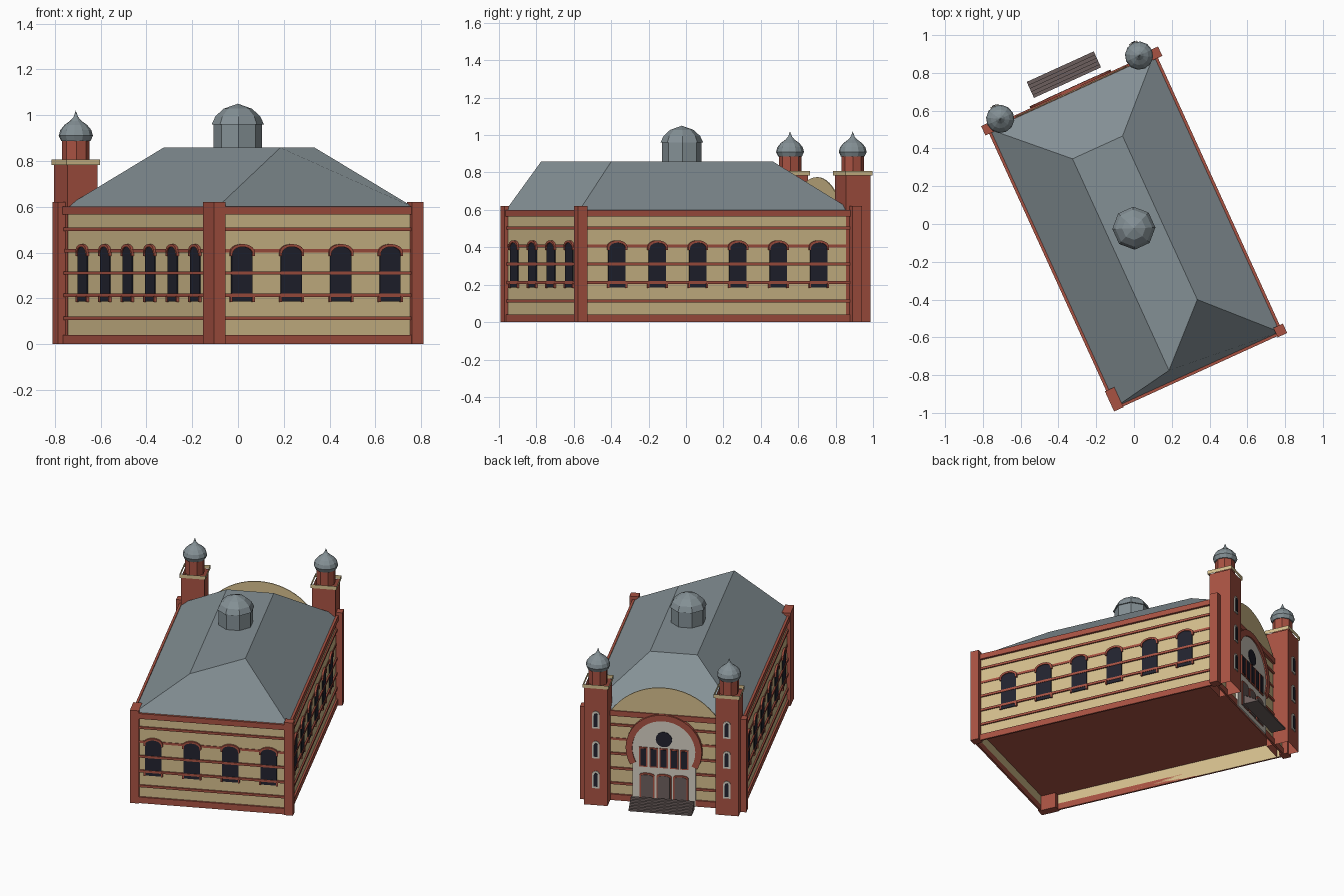
import bpy, bmesh, math
from mathutils import Matrix, Vector

cube = bpy.data.objects.get("Cube")
if cube:
    bpy.data.objects.remove(cube, do_unlink=True)


def material(name, r, g, b):
    lin = [((c / 255 + 0.055) / 1.055) ** 2.4 for c in (r, g, b)] + [1]
    m = bpy.data.materials.new(name)
    m.use_nodes = True
    m.diffuse_color = lin
    m.node_tree.nodes["Principled BSDF"].inputs["Base Color"].default_value = lin
    return m


BRICK = material("red brick", 168, 82, 66)
TAN = material("tan plaster", 212, 190, 140)
SLATE = material("grey slate", 132, 144, 149)
GLASS = material("dark glass", 34, 35, 47)
STONE = material("pale stone", 212, 207, 195)
WOOD = material("dark grey brown", 108, 95, 93)

# The hall stands turned on the ground
TURN = Matrix.Rotation(math.radians(24.5), 4, 'Z') @ Matrix.Translation((-0.01, -0.035, 0))
W, L, H = 0.475, 0.805, 0.6
SIDES = {  # tangent, outward normal, wall distance, half length
    "front": (Vector((1, 0, 0)), Vector((0, -1, 0)), L, W),
    "back": (Vector((1, 0, 0)), Vector((0, 1, 0)), L, W),
    "left": (Vector((0, 1, 0)), Vector((1, 0, 0)), W, L),
    "right": (Vector((0, 1, 0)), Vector((-1, 0, 0)), W, L),
}


def finish(bm, name, mat, fix=True):
    if fix:
        bmesh.ops.recalc_face_normals(bm, faces=bm.faces)
    me = bpy.data.meshes.new(name)
    bm.to_mesh(me)
    bm.free()
    me.materials.append(mat)
    ob = bpy.data.objects.new(name, me)
    ob.matrix_world = TURN
    bpy.context.collection.objects.link(ob)
    return ob


def panel(bm, side, outline, d0, d1):
    """Extrude an outline of (along, height) outward from a wall."""
    t, n, off, _ = SIDES[side]
    rings = [[bm.verts.new(t * s + n * (off + d) + Vector((0, 0, z))) for s, z in outline]
             for d in (d0, d1)]
    bm.faces.new(rings[0])
    bm.faces.new(rings[1])
    k = len(outline)
    for i in range(k):
        j = (i + 1) % k
        bm.faces.new((rings[0][i], rings[0][j], rings[1][j], rings[1][i]))


def rect(s0, s1, z0, z1):
    return [(s0, z0), (s1, z0), (s1, z1), (s0, z1)]


def arc(cs, cz, rx, rz, a0=0, a1=180, n=10):
    steps = [math.radians(a0 + (a1 - a0) * i / n) for i in range(n + 1)]
    return [(cs + rx * math.cos(a), cz + rz * math.sin(a)) for a in steps]


def arched(s, half, z0, spring, rise, n=10):
    return [(s - half, z0), (s + half, z0)] + arc(s, spring, half, rise, n=n)


def box(bm, x, y, z0, z1, hx, hy):
    m = Matrix.Translation((x, y, (z0 + z1) / 2)) @ Matrix.Diagonal((2 * hx, 2 * hy, z1 - z0, 1))
    bmesh.ops.create_cube(bm, size=1, matrix=m)


def lathe(bm, x, y, profile, n, start):
    rings = []
    for r, z in profile:
        angles = [math.radians(start) + math.tau * i / n for i in range(n)]
        rings.append([bm.verts.new((x + r * math.cos(a), y + r * math.sin(a), z)) for a in angles])
    for lo, hi in zip(rings, rings[1:]):
        for i in range(n):
            j = (i + 1) % n
            bm.faces.new((lo[i], lo[j], hi[j], hi[i]))
    bmesh.ops.remove_doubles(bm, verts=bm.verts, dist=0.0001)


# Hollow wall shell
bm = bmesh.new()
box(bm, 0, 0, 0, H, W, L)
bmesh.ops.delete(bm, geom=[f for f in bm.faces if abs(f.normal.z) > 0.5], context='FACES_ONLY')
finish(bm, "walls", TAN, False)

# Floor raised inside the shell
bm = bmesh.new()
box(bm, 0, 0, 0.1, 0.11, W - 0.002, L - 0.002)
finish(bm, "floor", BRICK)

# Horizontal brick courses
bm = bmesh.new()
courses = [(0, 0.04, 0.012), (0.105, 0.12, 0.009), (0.205, 0.22, 0.009), (0.303, 0.318, 0.009),
           (0.4, 0.415, 0.004), (0.495, 0.51, 0.009), (0.565, H, 0.015)]
for side, (t, n, off, half) in SIDES.items():
    for z0, z1, d in courses:
        panel(bm, side, rect(-half - d, half + d, z0, z1), 0, d)
finish(bm, "brick_courses", BRICK)

# Arched wall windows with brick hoods and sills
glass, trim = bmesh.new(), bmesh.new()
for side, count in (("front", 4), ("left", 6), ("right", 6)):
    for i in range(count):
        s = (i - (count - 1) / 2) * 0.237 + (0.008 if count == 6 else 0)
        panel(glass, side, arched(s, 0.05, 0.185, 0.395, 0.03), 0, 0.006)
        hood = [(s + 0.058, 0.385)] + arc(s, 0.402, 0.058, 0.035)
        hood += [(s - 0.058, 0.385), (s - 0.048, 0.385)]
        hood += arc(s, 0.395, 0.048, 0.03, 180, 0) + [(s + 0.048, 0.385)]
        panel(trim, side, hood, 0, 0.012)
        for e in (-0.053, 0.053):
            panel(trim, side, rect(s + e - 0.005, s + e + 0.005, 0.183, 0.21), 0, 0.012)
finish(glass, "wall_windows", GLASS)
finish(trim, "window_hoods", BRICK)

# Corner piers
bm = bmesh.new()
for x, y, hy in ((-0.47, -0.766, 0.0585), (0.481, -0.799, 0.0275),
                 (-0.484, 0.815, 0.0275), (0.488, 0.81, 0.0275)):
    box(bm, x, y, 0, 0.62, 0.0275, hy)
finish(bm, "corner_piers", BRICK)

# Hipped roof with a skewed flat top
bm = bmesh.new()
base = [bm.verts.new((x, y, 0.595)) for x, y in ((-W, -L), (W, -L), (W, L), (-W, L))]
top = [bm.verts.new((x, y, 0.858)) for x, y in
       ((-0.143, -0.747), (0.149, -0.468), (0.148, 0.484), (-0.143, 0.484))]
bm.faces.new(top)
for i in range(4):
    j = (i + 1) % 4
    bm.faces.new((base[i], base[j], top[j], top[i]))
finish(bm, "roof", SLATE)

# Roof lantern
bm = bmesh.new()
lathe(bm, 0, 0.015, [(0.106, 0.85), (0.106, 0.96), (0.114, 0.96), (0.098, 0.995),
                     (0.062, 1.028), (0, 1.05)], 8, 22.5)
finish(bm, "roof_lantern", SLATE)

# Twin towers: open shaft, cornice, drum, onion dome, slit windows
TY, TH = 0.835, 0.072
names = ("tower_shafts", "tower_cornices", "tower_drums", "tower_domes", "slit_frames", "slit_glass")
shaft, cornice, drum, dome, frame, pane = [bmesh.new() for _ in names]
for x in (-0.404, 0.404):
    lathe(shaft, x, TY, [(TH * math.sqrt(2), 0), (TH * math.sqrt(2), 0.785)], 4, 45)
    lathe(cornice, x, TY, [(0.08 * math.sqrt(2), 0.783), (0.08 * math.sqrt(2), 0.807)], 4, 45)
    lathe(drum, x, TY, [(0.06, 0.79), (0.06, 0.9)], 8, 22.5)
    lathe(dome, x, TY, [(0, 0.886), (0.064, 0.886), (0.075, 0.91), (0.068, 0.935), (0.05, 0.957),
                        (0.025, 0.975), (0.01, 0.992), (0, 1.02)], 12, 0)
    d = TY + TH - L
    for z in (0.115, 0.315, 0.515):
        panel(frame, "back", arched(x, 0.023, z, z + 0.092, 0.023, 6), d - 0.002, d + 0.005)
        panel(pane, "back", arched(x, 0.012, z + 0.012, z + 0.088, 0.014, 6), d, d + 0.008)
for part, name, mat in zip((shaft, cornice, drum, dome, frame, pane), names,
                           (BRICK, TAN, BRICK, SLATE, STONE, GLASS)):
    finish(part, name, mat)

# Curved pediment above the entrance
bm = bmesh.new()
radius, centre = 0.3925, 0.3825
panel(bm, "back", arc(0, centre, radius, radius, 33, 147, 20), 0.002, 0.008)
finish(bm, "pediment", TAN)

# Entrance: stone arch, horseshoe brick ring, round window
bm = bmesh.new()
panel(bm, "back", arched(0, 0.195, 0, 0.365, 0.195, 20), 0, 0.018)
finish(bm, "entrance_arch", STONE)
bm = bmesh.new()
panel(bm, "back", arc(0, 0.365, 0.235, 0.235, -28, 208, 24)
      + arc(0, 0.365, 0.195, 0.195, 208, -28, 24), 0, 0.026)
finish(bm, "horseshoe_ring", BRICK)
bm = bmesh.new()
panel(bm, "back", arc(0, 0.435, 0.05, 0.05, 0, 345, 23), 0.016, 0.022)
finish(bm, "round_window", GLASS)

# Entrance window row and doors
trim, glass, doors = bmesh.new(), bmesh.new(), bmesh.new()
for i in range(5):
    s = (i - 2) * 0.063
    panel(trim, "back", rect(s - 0.026, s + 0.026, 0.245, 0.375), 0.016, 0.024)
    panel(glass, "back", rect(s - 0.018, s + 0.018, 0.253, 0.367), 0.018, 0.027)
for i in range(3):
    s = (i - 1) * 0.104
    panel(trim, "back", arched(s, 0.046, 0.03, 0.19, 0.014, 6), 0.016, 0.024)
    panel(doors, "back", arched(s, 0.037, 0.03, 0.182, 0.012, 6), 0.018, 0.027)
finish(trim, "entrance_frames", BRICK)
finish(glass, "entrance_windows", GLASS)
finish(doors, "entrance_doors", WOOD)

# Entrance steps
bm = bmesh.new()
for i in range(5):
    y0, y1 = 0.862, 0.955 - i * 0.0186
    box(bm, 0, (y0 + y1) / 2, i * 0.0115, (i + 1) * 0.0115, 0.195, (y1 - y0) / 2)
finish(bm, "entrance_steps", WOOD)
